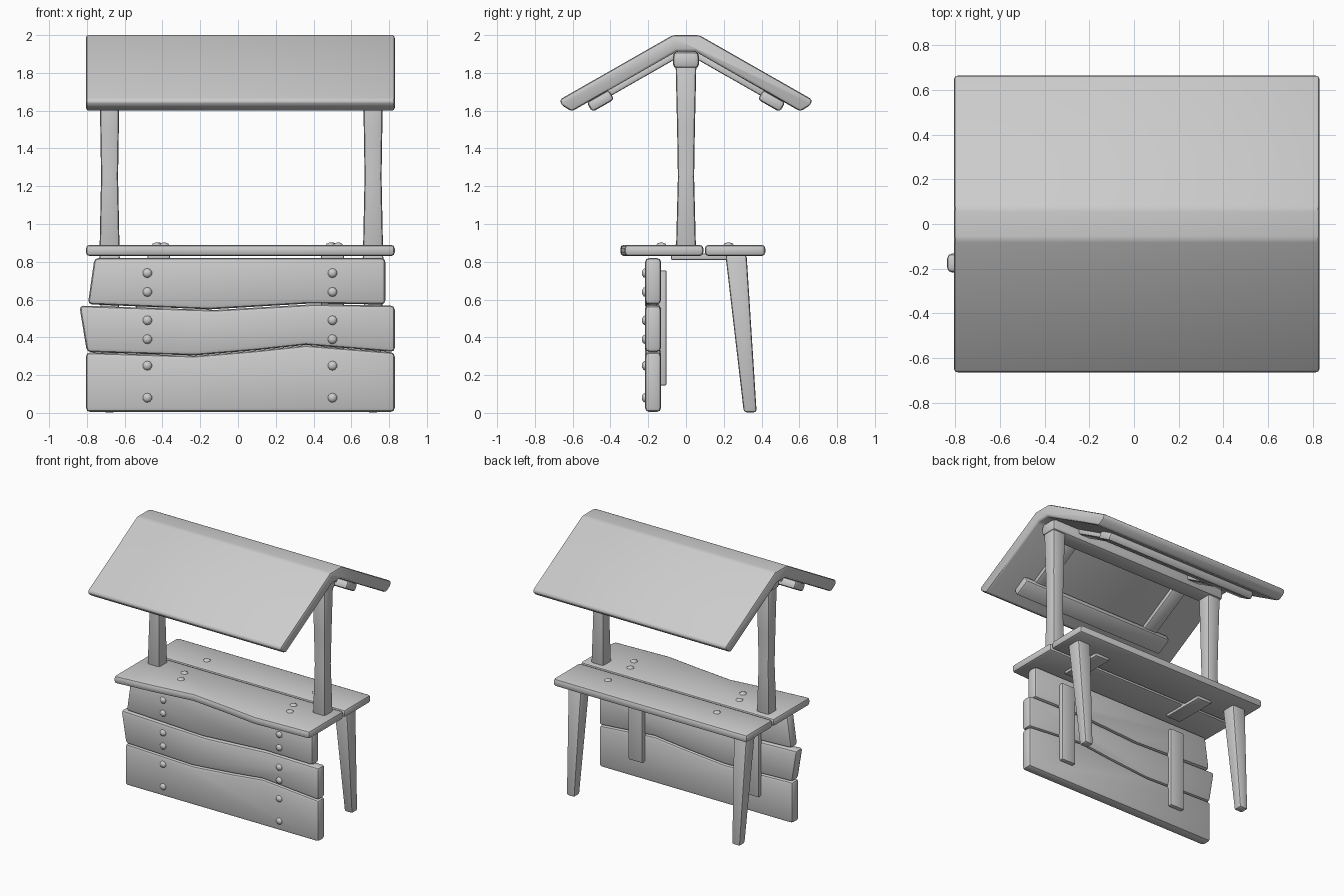
import bpy, bmesh, math
from mathutils import Matrix, Vector

if "Cube" in bpy.data.objects:
    bpy.data.objects.remove(bpy.data.objects["Cube"])

XS = (-0.48, 0.50)        # batten and nail columns
POST_X = (-0.68, 0.715)   # posts and legs
SLOPE = math.atan(0.57)


def finish(name, bm, bevel=0.0, segs=2):
    bmesh.ops.recalc_face_normals(bm, faces=bm.faces)
    if bevel:
        edges = [e for e in bm.edges if e.calc_face_angle(0) > 0.45]
        bmesh.ops.bevel(bm, geom=edges, offset=bevel, segments=segs,
                        profile=0.5, affect='EDGES', clamp_overlap=True)
    me = bpy.data.meshes.new(name)
    bm.to_mesh(me)
    bm.free()
    ob = bpy.data.objects.new(name, me)
    bpy.context.collection.objects.link(ob)
    return ob


def prism(name, pts, to3d, depth, bevel):
    """Extrude a 2D outline along a depth vector."""
    bm = bmesh.new()
    face = bm.faces.new([bm.verts.new(to3d(*p)) for p in pts])
    ext = bmesh.ops.extrude_face_region(bm, geom=[face])
    bmesh.ops.translate(bm, vec=Vector(depth),
                        verts=[v for v in ext['geom'] if isinstance(v, bmesh.types.BMVert)])
    return finish(name, bm, bevel)


def box(name, loc, size, bevel, rot_x=0.0):
    bm = bmesh.new()
    bmesh.ops.create_cube(bm, size=1, matrix=Matrix.Translation(loc)
                          @ Matrix.Rotation(rot_x, 4, 'X') @ Matrix.Diagonal((*size, 1)))
    return finish(name, bm, bevel)


def loft(name, rings, bevel):
    """Square post through rings of (x, y, z, half_x, half_y)."""
    bm = bmesh.new()
    loops = [[bm.verts.new((x + sx * hx, y + sy * hy, z))
              for sx, sy in ((-1, -1), (1, -1), (1, 1), (-1, 1))] for x, y, z, hx, hy in rings]
    bm.faces.new(loops[0])
    bm.faces.new(loops[-1])
    for a, b in zip(loops, loops[1:]):
        for i in range(4):
            j = (i + 1) % 4
            bm.faces.new((a[i], a[j], b[j], b[i]))
    return finish(name, bm, bevel)


def nail(name, loc, rot_x, height):
    """Domed nail head, rising along its local z."""
    bm = bmesh.new()
    bmesh.ops.create_uvsphere(bm, u_segments=10, v_segments=6, radius=1,
                              matrix=Matrix.Translation(loc) @ Matrix.Rotation(rot_x, 4, 'X')
                              @ Matrix.Diagonal((0.026, 0.026, height, 1)))
    return finish(name, bm)


# Front planks with wavy seams
planks = {
    "front_plank_low": [(-0.805, 0.005), (0.83, 0.005), (0.83, 0.32), (0.36, 0.358),
                        (0.1, 0.33), (-0.23, 0.302), (-0.805, 0.32)],
    "front_plank_mid": [(-0.80, 0.322), (-0.23, 0.304), (0.1, 0.332), (0.36, 0.36), (0.83, 0.322),
                        (0.83, 0.568), (0.4, 0.575), (-0.12, 0.545), (-0.84, 0.568)],
    "front_plank_top": [(-0.795, 0.575), (-0.15, 0.548), (0.38, 0.579), (0.78, 0.574),
                        (0.78, 0.82), (-0.76, 0.82)],
}
for name, pts in planks.items():
    prism(name, pts, lambda x, z: (x, -0.217, z), (0, 0.085, 0), 0.022)

# Counter boards, the front one with a wavy edge
prism("counter_front_board", [(-0.805, -0.35), (-0.5, -0.32), (-0.18, -0.28), (0.1, -0.31),
                              (0.38, -0.345), (0.83, -0.325), (0.83, 0.092), (-0.805, 0.092)],
      lambda x, y: (x, y, 0.83), (0, 0, 0.06), 0.02)
prism("counter_back_board", [(-0.805, 0.1), (0.83, 0.1), (0.83, 0.42), (-0.805, 0.42)],
      lambda x, y: (x, y, 0.83), (0, 0, 0.06), 0.02)

# Battens and nails
for x in XS:
    box("front_batten", (x, -0.125, 0.45), (0.12, 0.045, 0.61), 0.01)
    for z in (0.74, 0.64, 0.49, 0.39, 0.25, 0.08):
        nail("front_nail", (x, -0.214, z), math.pi / 2, 0.02)
for x in (-0.42, 0.50):
    box("counter_batten", (x, 0.09, 0.827), (0.12, 0.34, 0.035), 0.008)
    for dx, y in ((0.03, -0.13), (-0.01, -0.03), (0.0, 0.225)):
        nail("counter_nail", (x + dx, y, 0.889), 0, 0.013)

# Waisted roof posts and splayed back legs
for x in POST_X:
    loft("roof_post", [(x, 0, 0.86, 0.053, 0.053), (x, 0, 1.25, 0.045, 0.043),
                       (x, 0, 1.5, 0.049, 0.047), (x, 0, 1.85, 0.055, 0.055)], 0.016)
    loft("back_leg", [(x, 0.34, 0.003, 0.034, 0.034), (x, 0.265, 0.835, 0.056, 0.056)], 0.014)

# Roof shell, extruded from its gable profile
half = [(0.07, 2.0), (0.668, 1.659), (0.66, 1.63), (0.605, 1.596), (0.05, 1.913)]
profile = half + [(-y, z) for y, z in reversed(half)]
prism("roof", profile, lambda y, z: (-0.805, y, z), (1.635, 0, 0), 0.018)

# Ridge beam, rafters and eave boards under the roof
box("ridge_beam", (0.015, 0, 1.868), (1.53, 0.14, 0.09), 0.026)
for s in (-1, 1):
    box("eave_board", (0, s * 0.453, 1.652), (1.29, 0.135, 0.06), 0.018, -s * SLOPE)
    for x in XS:
        box("rafter", (x, s * 0.25, 1.783), (0.11, 0.44, 0.036), 0.01, -s * SLOPE)

# Smooth shading with sharp edges kept
for ob in bpy.context.collection.objects:
    ob.select_set(True)
    bpy.context.view_layer.objects.active = ob
bpy.ops.object.shade_smooth_by_angle(angle=math.radians(40))
